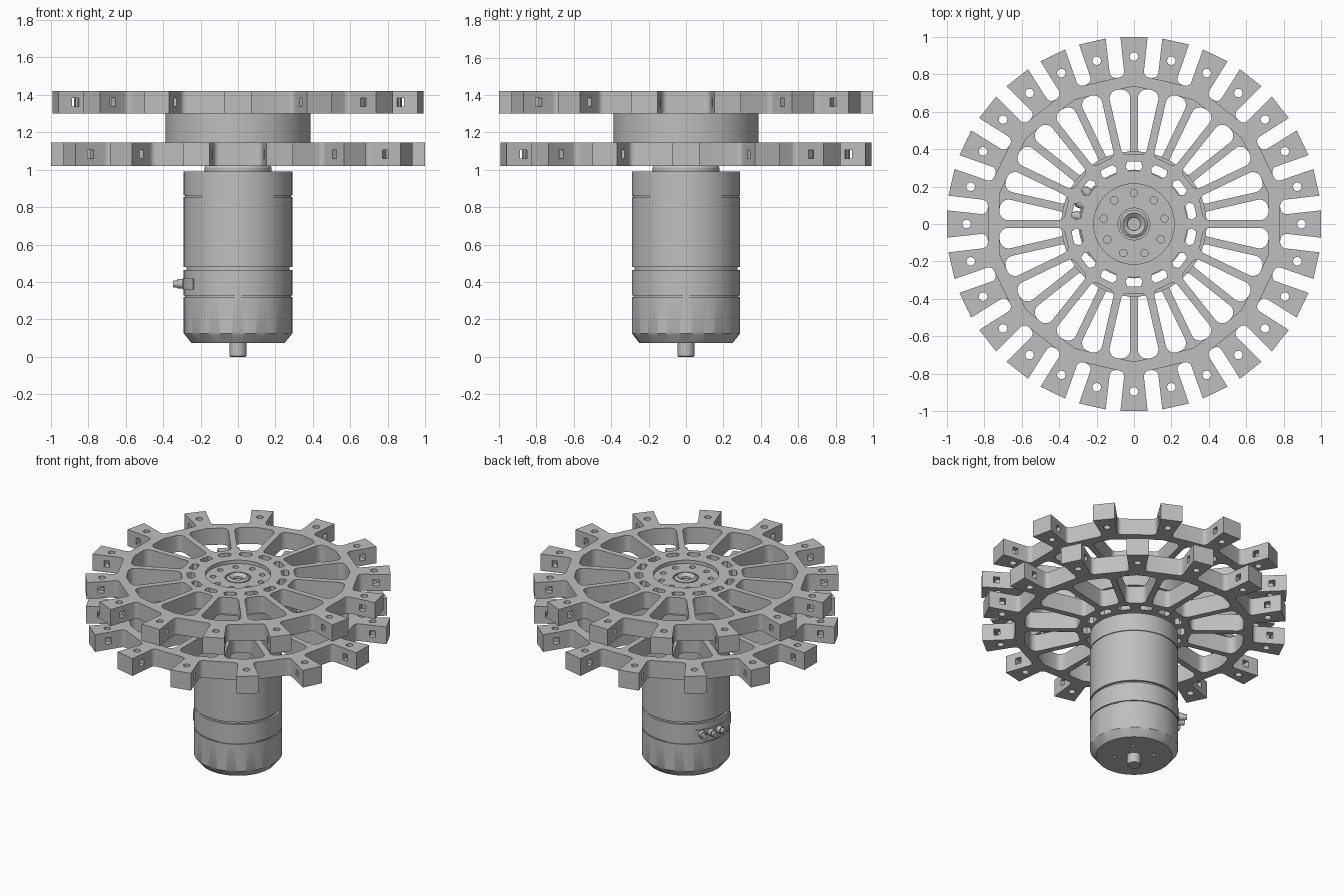
import bpy, bmesh, math
from math import sin, cos, pi, radians
from mathutils import Vector, Matrix

cube = bpy.data.objects.get("Cube")
if cube:
    bpy.data.objects.remove(cube, do_unlink=True)

metal = bpy.data.materials.new("grey_metal")
metal.use_nodes = True
grey = (0.52, 0.52, 0.52, 1)
metal.diffuse_color = grey
metal.node_tree.nodes["Principled BSDF"].inputs["Base Color"].default_value = grey

TEETH = 14
PITCH = 2 * pi / TEETH


def polar(r, a):
    return Vector((r * cos(a), r * sin(a)))


def turn(points, a):
    return [Matrix.Rotation(a, 2) @ Vector(p) for p in points]


def fillet(points, radii, steps=5):
    """Round the corners of a closed outline."""
    out = []
    for i, p in enumerate(points):
        u = (points[i - 1] - p).normalized()
        v = (points[(i + 1) % len(points)] - p).normalized()
        half = u.angle(v) / 2
        if radii[i] == 0 or half > 1.5:
            out.append(p)
            continue
        reach = radii[i] / math.tan(half)
        centre = p + (u + v).normalized() * radii[i] / sin(half)
        start, end = p + u * reach - centre, p + v * reach - centre
        for k in range(steps + 1):
            mix = start.lerp(end, k / steps).normalized()
            out.append(centre + mix * radii[i])
    return out


def circle(r, n=24, centre=(0, 0)):
    return [Vector(centre) + polar(r, 2 * pi * k / n) for k in range(n)]


def activate(obj):
    bpy.ops.object.select_all(action='DESELECT')
    obj.select_set(True)
    bpy.context.view_layer.objects.active = obj


def finish(obj, smooth=True):
    obj.data.materials.clear()
    obj.data.materials.append(metal)
    activate(obj)
    if smooth:
        bpy.ops.object.shade_smooth_by_angle(angle=radians(30))
    return obj


def plate(name, loops, z0, z1):
    """Extruded flat part; inner loops become holes."""
    curve = bpy.data.curves.new(name, 'CURVE')
    curve.dimensions, curve.fill_mode = '2D', 'BOTH'
    curve.extrude = (z1 - z0) / 2
    for loop in loops:
        s = curve.splines.new('POLY')
        s.points.add(len(loop) - 1)
        for point, co in zip(s.points, loop):
            point.co = (co[0], co[1], 0, 1)
        s.use_cyclic_u = True
    obj = bpy.data.objects.new(name, curve)
    bpy.context.collection.objects.link(obj)
    obj.location.z = (z0 + z1) / 2
    activate(obj)
    bpy.ops.object.convert(target='MESH')
    obj = bpy.context.object
    bm = bmesh.new()
    bm.from_mesh(obj.data)
    bmesh.ops.remove_doubles(bm, verts=bm.verts, dist=1e-5)
    bmesh.ops.recalc_face_normals(bm, faces=bm.faces)
    bm.to_mesh(obj.data)
    bm.free()
    return obj


def mesh_object(name, bm):
    mesh = bpy.data.meshes.new(name)
    bmesh.ops.recalc_face_normals(bm, faces=bm.faces)
    bm.to_mesh(mesh)
    bm.free()
    obj = bpy.data.objects.new(name, mesh)
    bpy.context.collection.objects.link(obj)
    return obj


def lathe(name, profile, n=72):
    bm = bmesh.new()
    verts = [bm.verts.new((r, 0, z)) for r, z in profile]
    edges = [bm.edges.new(pair) for pair in zip(verts, verts[1:])]
    bmesh.ops.spin(bm, geom=verts + edges, cent=(0, 0, 0), axis=(0, 0, 1),
                   angle=2 * pi, steps=n, use_duplicate=False)
    bmesh.ops.remove_doubles(bm, verts=bm.verts, dist=1e-5)
    return mesh_object(name, bm)


def add_box(bm, size, matrix):
    bmesh.ops.create_cube(bm, size=1, matrix=matrix @ Matrix.Diagonal((*size, 1)))


def cut(obj, bm):
    cutter = mesh_object("cutter", bm)
    cutter.hide_render = True
    mod = obj.modifiers.new("cut", 'BOOLEAN')
    mod.operation, mod.solver, mod.object = 'DIFFERENCE', 'EXACT', cutter
    activate(obj)
    bpy.ops.object.modifier_apply(modifier=mod.name)
    bpy.data.objects.remove(cutter, do_unlink=True)


def place(angle, r, z):
    return Matrix.Rotation(angle, 4, 'Z') @ Matrix.Translation((r, 0, z))


def toothed_wheel(name, phase, slot_phase, bore, z0, z1):
    # Flared teeth joined by straight filleted roots
    tooth = [Vector(p) for p in ((0.79, -0.05), (1, -0.073), (1, 0.073), (0.79, 0.05))]
    outline, radii = [], []
    for k in range(TEETH):
        outline += turn(tooth, phase + k * PITCH)
        radii += [0.03, 0, 0, 0.03]
    loops = [fillet(outline, radii), circle(bore, 64)]
    # Wedge pocket between two parallel-sided spokes
    h, w = PITCH / 2, 0.021
    side = [polar(r, h) + Vector((sin(h), -cos(h))) * w for r in (0.375, 0.72)]
    low = [Vector((p.x, -p.y)) for p in side]
    pocket = fillet([low[0], low[1], Vector((0.735, 0)), side[1], side[0]],
                    [0.035, 0.045, 0, 0.045, 0.035])
    # Short curved slot in the hub
    slot = [polar(0.335, radians(a)) for a in range(-6, 7, 3)]
    slot += [polar(0.31, radians(6)) + polar(0.025, radians(a)) for a in (66, 36, 6, -24, -54)][1:1]
    slot += [polar(0.31, radians(8.5)), *[polar(0.285, radians(a)) for a in range(6, -7, -3)],
             polar(0.31, radians(-8.5))]
    for k in range(TEETH):
        a = phase + k * PITCH
        loops += [turn(pocket, a), circle(0.023, 16, polar(0.895, a)),
                  turn(slot, slot_phase + k * PITCH)]
    wheel = plate(name, loops, z0, z1)
    # Square window through the flanks of every tooth
    bm = bmesh.new()
    for k in range(TEETH):
        add_box(bm, (0.04, 0.3, 0.045), place(phase + k * PITCH, 0.905, (z0 + z1) / 2))
    cut(wheel, bm)
    return finish(wheel)


# Two wheels, half a tooth apart
toothed_wheel("upper_wheel", pi / 2, pi / 2, 0.215, 1.30, 1.42)
toothed_wheel("lower_wheel", 0, pi / 2, 0.10, 1.02, 1.145)

# Spacer ring between the wheels
finish(plate("spacer_ring", [circle(0.388, 72), circle(0.345, 72)], 1.145, 1.30))

# Recessed bolt plate and output shaft
bolts = [circle(0.02, 16, polar(0.165, pi / 2 + k * 2 * pi / 9)) for k in range(9)]
finish(plate("bolt_plate", [circle(0.215, 64), circle(0.085, 32)] + bolts, 1.29, 1.395))
finish(lathe("output_shaft", [(0, 1.37), (0.035, 1.37), (0.035, 1.385), (0.06, 1.405),
                              (0.075, 1.395), (0.075, 1.0), (0, 1.0)], 32))

# Motor housing with grooves and a chamfered base
profile = [(0, 0.075), (0.25, 0.075), (0.29, 0.125)]
for z, half, depth in ((0.325, 0.004, 0.008), (0.473, 0.008, 0.015), (0.858, 0.003, 0.006)):
    profile += [(0.29, z - half), (0.29 - depth, z - half), (0.29 - depth, z + half), (0.29, z + half)]
profile += [(0.29, 0.99), (0, 0.99)]
motor = lathe("motor_housing", profile, 96)
bm = bmesh.new()
for k in range(14):
    tilt = Matrix.Rotation(radians(25), 4, 'Y')
    add_box(bm, (0.04, 0.06, 0.12), place((k + 0.5) * PITCH, 0.285, 0.075) @ tilt)
for k in range(4):
    bmesh.ops.create_cone(bm, cap_ends=True, segments=12, radius1=0.012, radius2=0.012,
                          depth=0.06, matrix=place(k * pi / 2 + pi / 4, 0.13, 0.075))
cut(motor, bm)
finish(motor)

# Collar above the motor
finish(lathe("motor_collar", [(0, 0.985), (0.18, 0.985), (0.18, 1.01), (0.172, 1.022), (0, 1.022)], 64))

# Rear shaft with a small edge chamfer
finish(lathe("rear_shaft", [(0, 0), (0.04, 0), (0.045, 0.005), (0.045, 0.08), (0, 0.08)], 32))

# Curved terminal strip on the side of the motor
arc = [radians(a) for a in range(136, 220, 4)]
strip = [polar(0.296, a) for a in arc] + [polar(0.28, a) for a in reversed(arc)]
finish(plate("terminal_strip", [strip], 0.36, 0.42))

# Three terminals, each a post with a wider head
for k in range(3):
    bm = bmesh.new()
    for r, x, d in ((0.026, 0.305, 0.04), (0.019, 0.333, 0.03)):
        bmesh.ops.create_cone(bm, cap_ends=True, segments=16, radius1=r, radius2=r, depth=d,
                              matrix=place(radians(146 + 13 * k), x, 0.39) @ Matrix.Rotation(pi / 2, 4, 'Y'))
    finish(mesh_object("terminal_%d" % (k + 1), bm))
